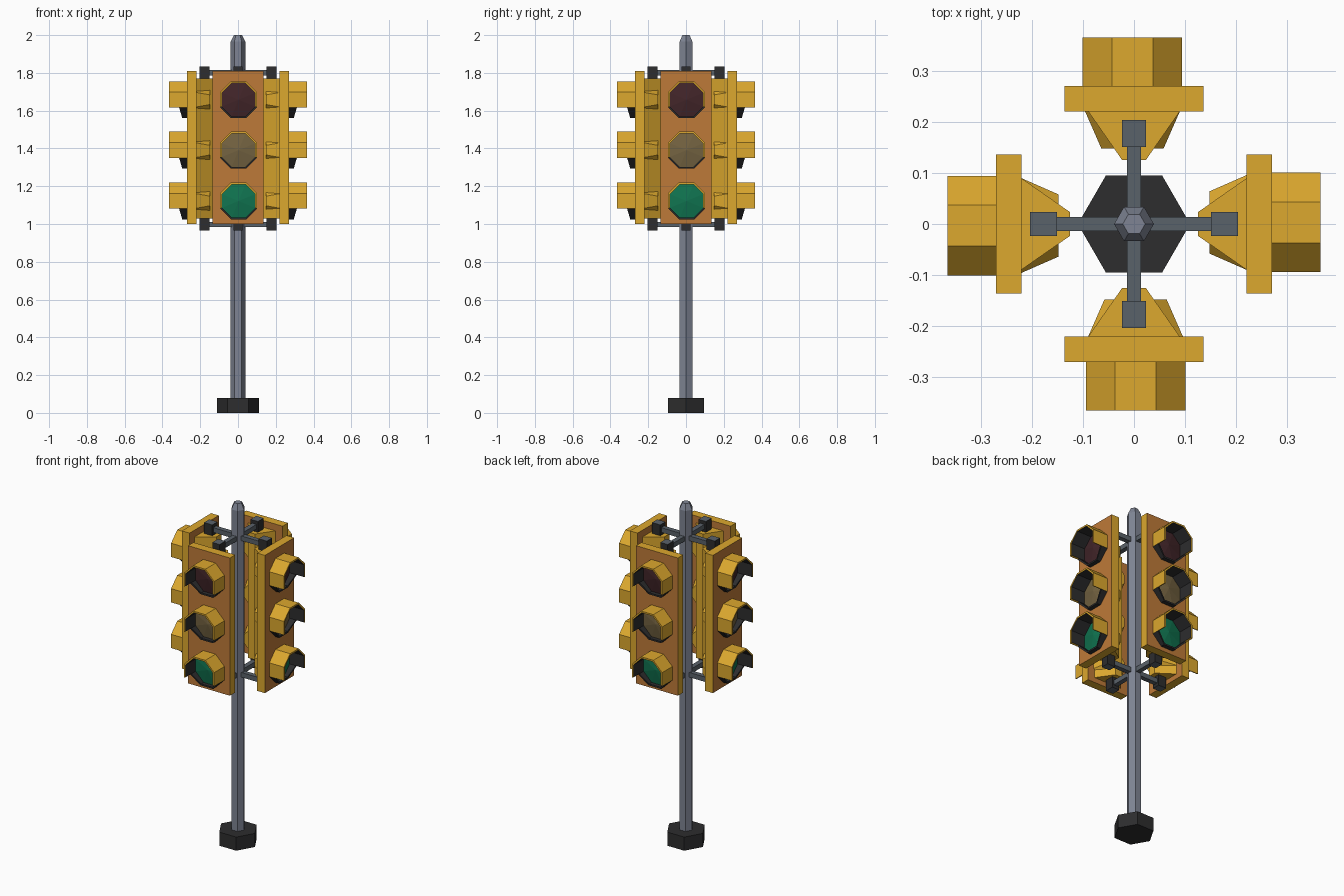
import bpy, bmesh, math
from mathutils import Matrix

if "Cube" in bpy.data.objects:
    bpy.data.objects.remove(bpy.data.objects["Cube"])


def mat(name, rgb):
    m = bpy.data.materials.new(name)
    lin = [((c / 255 + 0.055) / 1.055) ** 2.4 if c > 10 else c / 255 / 12.92 for c in rgb]
    m.diffuse_color = (*lin, 1)
    m.use_nodes = True
    m.node_tree.nodes["Principled BSDF"].inputs["Base Color"].default_value = m.diffuse_color
    return m


YELLOW = mat("housing yellow", (220, 168, 46))
ORANGE = mat("face orange", (190, 122, 56))
POLE = mat("pole grey", (126, 132, 147))
BRACKET = mat("bracket grey", (90, 98, 106))
BLACK = mat("charcoal black", (45, 45, 46))
RED = mat("dark red lens", (66, 37, 41))
AMBER = mat("dim amber lens", (116, 99, 65))
GREEN = mat("green lens", (16, 116, 80))


def make(name, verts, faces, mats, rule=None, rot=0.0):
    """Mesh object turned about z by rot; rule(face) picks the material in the unturned frame."""
    bm = bmesh.new()
    vs = [bm.verts.new(v) for v in verts]
    for f in faces:
        bm.faces.new([vs[i] for i in f])
    bmesh.ops.recalc_face_normals(bm, faces=bm.faces)
    bm.normal_update()
    if rule:
        for f in bm.faces:
            f.material_index = rule(f)
    bm.transform(Matrix.Rotation(rot, 4, 'Z'))
    me = bpy.data.meshes.new(name)
    bm.to_mesh(me)
    bm.free()
    for m in mats:
        me.materials.append(m)
    ob = bpy.data.objects.new(name, me)
    bpy.context.collection.objects.link(ob)
    return ob


def loft(name, rings, mats, rule=None, rot=0.0):
    """Closed solid through rings of equal point count."""
    n = len(rings[0])
    verts = [p for r in rings for p in r]
    faces = [tuple(range(n)), tuple(range((len(rings) - 1) * n, len(rings) * n))]
    for k in range(len(rings) - 1):
        for i in range(n):
            j = (i + 1) % n
            faces.append((k * n + i, k * n + j, k * n + n + j, k * n + n + i))
    return make(name, verts, faces, mats, rule, rot)


def box(name, x0, x1, y0, y1, z0, z1, mats, rule=None, rot=0.0):
    ring = lambda z: [(x0, y0, z), (x1, y0, z), (x1, y1, z), (x0, y1, z)]
    return loft(name, [ring(z0), ring(z1)], mats, rule, rot)


def hexagon(r, z):
    return [(r * math.cos(i * math.pi / 3), r * math.sin(i * math.pi / 3), z) for i in range(6)]


def octagon(a, y, zc, xc=0.003):
    """Octagon of apothem a facing the front, flat sides up and down."""
    r = a / math.cos(math.pi / 8)
    ang = [math.pi / 8 + i * math.pi / 4 for i in range(8)]
    return [(xc + r * math.cos(t), y, zc + r * math.sin(t)) for t in ang]


# Base and pole
loft("base", [hexagon(0.11, 0), hexagon(0.11, 0.08)], [BLACK])
loft("pole", [hexagon(0.039, 0.08), hexagon(0.039, 1.965), hexagon(0.022, 2.0)], [POLE])

# Visor: length of the shade at each octagon corner of the lower three sides
LOWER = {4: 0.042, 5: 0.025, 6: 0.025, 7: 0.042}


def visor(name, zc, rot):
    outer, inner = octagon(0.0975, 0, zc), octagon(0.088, 0, zc)
    for i in range(8):
        j = (i + 1) % 8
        low = i in (4, 5, 6)
        di, dj = (LOWER[i], LOWER[j]) if low else (0.095, 0.095)
        pts = lambda p, d: (p[0], -0.27 - d, p[2])
        back = [pts(p, -0.002) for p in (outer[i], outer[j], inner[j], inner[i])]
        front = [pts(outer[i], di), pts(outer[j], dj), pts(inner[j], dj), pts(inner[i], di)]

        def rule(f):
            c = f.calc_center_median()
            inward = f.normal.x * (c.x - 0.003) + f.normal.z * (c.z - zc)
            return 1 if low or inward < -0.05 else 0
        loft(f"{name}_side_{i}", [back, front], [YELLOW, BLACK], rule, rot)


# Four signal heads, each built facing the front and turned about the pole
for k, side in enumerate(("front", "right", "back", "left")):
    rot = k * math.pi / 2
    # face plate: orange faces with a yellow edge
    box(side + "_face_plate", -0.136, 0.136, -0.27, -0.22, 1.0, 1.81, [YELLOW, ORANGE],
        lambda f: 1 if abs(f.normal.y) > 0.9 else 0, rot)
    # tapering rear housing
    prof = [(-0.09, -0.221), (0.09, -0.221), (0.023, -0.125), (-0.023, -0.125)]
    loft(side + "_rear_housing", [[(x, y, z) for x, y in prof] for z in (1.03, 1.77)],
         [YELLOW], None, rot)
    # lamps from top to bottom
    for lamp, zc, lens in (("top", 1.658, RED), ("middle", 1.391, AMBER), ("bottom", 1.122, GREEN)):
        n = f"{side}_{lamp}"
        loft(n + "_lamp_back", [octagon(0.093, -0.221, zc), octagon(0.061, -0.148, zc)],
             [YELLOW], None, rot)
        visor(n + "_visor", zc, rot)
        rim = octagon(0.089, -0.272, zc)
        fan = [(i, (i + 1) % 8, 8) for i in range(8)] + [tuple(range(8))]
        make(n + "_lens", rim + [(0.003, -0.287, zc)], fan, [lens], None, rot)
    # arms and clamps above and below the housing
    for lev, z in (("upper", 1.80), ("lower", 0.997)):
        box(f"{side}_{lev}_arm", -0.014, 0.014, -0.16, -0.02, z - 0.014, z + 0.014,
            [BRACKET], None, rot)
        box(f"{side}_{lev}_clamp", -0.024, 0.024, -0.204, -0.151, z - 0.032, z + 0.034,
            [BRACKET, BLACK], lambda f: 0 if abs(f.normal.z) > 0.9 else 1, rot)
